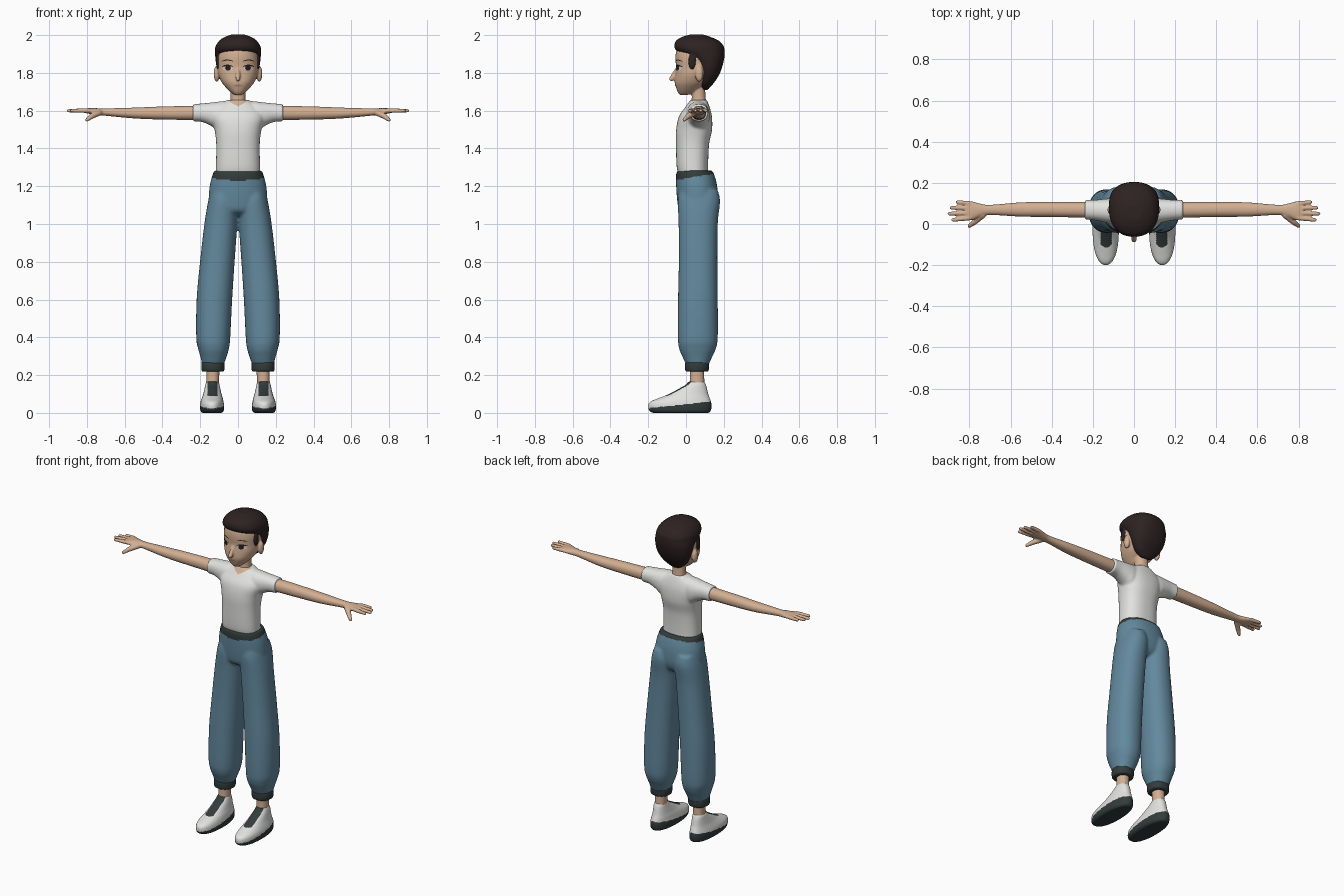
import bpy, bmesh, math
from mathutils import Vector, Matrix
from mathutils.bvhtree import BVHTree

if "Cube" in bpy.data.objects:
    bpy.data.objects.remove(bpy.data.objects["Cube"])


def material(name, rgb):
    m = bpy.data.materials.new(name)
    m.diffuse_color = (*rgb, 1)
    m.use_nodes = True
    m.node_tree.nodes["Principled BSDF"].inputs["Base Color"].default_value = m.diffuse_color
    return m


SKIN = material("skin", (0.65, 0.43, 0.29))
HAIR = material("dark brown hair", (0.027, 0.016, 0.016))
WHITE = material("white cloth", (0.76, 0.76, 0.75))
BLUE = material("blue cloth", (0.125, 0.25, 0.34))
DARK = material("dark grey trim", (0.032, 0.044, 0.044))
EYE = material("eye dark", (0.02, 0.012, 0.012))
EYEWHITE = material("eye white", (0.7, 0.62, 0.56))
LIP = material("lips", (0.48, 0.24, 0.18))


def loft(bm, rings, axis="z", n=48, power=2.2, steps=5):
    """Skin rounded sections given as (t, u0, u1, v0, v1) along z (u=x, v=y) or x (u=y, v=z)."""
    dense = []
    for i in range(len(rings) - 1):
        p = [rings[max(0, min(len(rings) - 1, i + k))] for k in (-1, 0, 1, 2)]
        for s in range(steps):
            f = s / steps
            dense.append([0.5 * (2 * b + (c - a) * f + (2 * a - 5 * b + 4 * c - d) * f * f
                                 + (3 * b - a - 3 * c + d) * f ** 3) for a, b, c, d in zip(*p)])
    dense.append(rings[-1])
    loops = []
    for t, u0, u1, v0, v1 in dense:
        loop = []
        for k in range(n):
            a = 2 * math.pi * k / n
            c, s = math.cos(a), math.sin(a)
            u = (u0 + u1) / 2 + (u1 - u0) / 2 * math.copysign(abs(c) ** (2 / power), c)
            v = (v0 + v1) / 2 + (v1 - v0) / 2 * math.copysign(abs(s) ** (2 / power), s)
            loop.append(bm.verts.new((u, v, t) if axis == "z" else (t, u, v)))
        loops.append(loop)
    for a, b in zip(loops, loops[1:]):
        for k in range(n):
            bm.faces.new((a[k], a[(k + 1) % n], b[(k + 1) % n], b[k]))
    bm.faces.new(loops[0])
    bm.faces.new(loops[-1])


def central(rows):
    return [(z, -w, w, y0, y1) for z, w, y0, y1 in rows]


def ball(bm, centre, size):
    mat = Matrix.Translation(centre) @ Matrix.Diagonal((*size, 1))
    bmesh.ops.create_icosphere(bm, subdivisions=3, radius=1, matrix=mat)


def capsule(bm, p, r, q, s):
    """Two balls joined by a cone; fused later."""
    ball(bm, p, (r,) * 3)
    ball(bm, q, (s,) * 3)
    a, b = Vector(p), Vector(q)
    mat = Matrix.Translation((a + b) / 2) @ (b - a).to_track_quat("Z", "Y").to_matrix().to_4x4()
    bmesh.ops.create_cone(bm, cap_ends=True, segments=24, radius1=r, radius2=s,
                          depth=(b - a).length, matrix=mat)


def mirror(bm):
    me = bpy.data.meshes.new("mirror_copy")
    bm.to_mesh(me)
    me.transform(Matrix.Diagonal((-1, 1, 1, 1)))
    bm.from_mesh(me)
    bpy.data.meshes.remove(me)


def finish(bm, name, mats, rule=None, voxel=None, smooth=4):
    """Make the object, optionally fuse its pieces into one skin, and colour faces by rule."""
    bmesh.ops.recalc_face_normals(bm, faces=bm.faces[:])
    me = bpy.data.meshes.new(name)
    bm.to_mesh(me)
    bm.free()
    ob = bpy.data.objects.new(name, me)
    bpy.context.collection.objects.link(ob)
    if voxel:
        m = ob.modifiers.new("fuse", "REMESH")
        m.mode, m.voxel_size = "VOXEL", voxel
        m = ob.modifiers.new("relax", "SMOOTH")
        m.factor, m.iterations = 0.5, smooth
        dg = bpy.context.evaluated_depsgraph_get()
        me = bpy.data.meshes.new_from_object(ob.evaluated_get(dg))
        ob.modifiers.clear()
        ob.data = me
    me.materials.clear()
    for m in mats:
        me.materials.append(m)
    for p in me.polygons:
        p.use_smooth = True
        p.material_index = rule(p.center) if rule else 0
    return ob


# Head: ears, skull, nose and neck
bm = bmesh.new()
ball(bm, (0.113, 0.07, 1.795), (0.016, 0.022, 0.042))
mirror(bm)
loft(bm, central([(1.682, .015, -.03, 0), (1.695, .036, -.042, .05), (1.72, .062, -.052, .08),
                  (1.75, .086, -.06, .12), (1.79, .104, -.057, .15), (1.83, .109, -.053, .17),
                  (1.88, .109, -.056, .175), (1.92, .1, -.05, .17), (1.95, .08, -.03, .14),
                  (1.97, .04, 0, .1)]))
capsule(bm, (0, -.047, 1.82), .01, (0, -.077, 1.768), .013)
loft(bm, central([(1.6, .05, .02, .115), (1.66, .04, .03, .105), (1.74, .04, .03, .1)]))
head = finish(bm, "head", [SKIN], voxel=0.005)

# Painted face details, laid on the face surface
tree = BVHTree.FromPolygons([v.co for v in head.data.vertices],
                            [list(p.vertices) for p in head.data.polygons])


def patch(name, x, z, rx, rz, mat, lift, bow=0.0, both=True):
    bm = bmesh.new()

    def point(u, w):
        px, pz = x + rx * u, z + rz * w - bow * u * u
        hit = tree.ray_cast(Vector((px, -1, pz)), Vector((0, 1, 0)))[0]
        return bm.verts.new((px, hit.y - lift, pz))
    n, rows = 24, []
    for r in (0.01, 0.35, 0.7, 1):
        rows.append([point(r * math.cos(2 * math.pi * k / n), r * math.sin(2 * math.pi * k / n))
                     for k in range(n)])
    bm.faces.new(rows[0])
    for a, b in zip(rows, rows[1:]):
        for k in range(n):
            bm.faces.new((a[k], b[k], b[(k + 1) % n], a[(k + 1) % n]))
    if both:
        mirror(bm)
    ob = finish(bm, name, [mat])
    for p in ob.data.polygons:
        if p.normal.y > 0:
            p.flip()


patch("eye_whites", .055, 1.825, .027, .014, EYEWHITE, .002)
patch("irises", .053, 1.826, .015, .0145, EYE, .003)
patch("eyelashes", .056, 1.84, .03, .004, EYE, .0035, bow=.008)
patch("eyebrows", .056, 1.868, .03, .003, HAIR, .002, bow=.007)
patch("mouth", 0, 1.733, .022, .005, LIP, .0015, both=False)

# Hair with sideburns
bm = bmesh.new()
ball(bm, (.104, .033, 1.86), (.013, .022, .045))
mirror(bm)
loft(bm, central([(1.71, .03, .09, .115), (1.74, .07, .07, .142), (1.78, .096, .06, .17),
                  (1.82, .111, .05, .188), (1.86, .118, .03, .199), (1.89, .121, 0, .204),
                  (1.915, .122, -.048, .204), (1.94, .119, -.062, .2), (1.97, .1, -.053, .175),
                  (1.99, .07, -.022, .13), (2.003, .035, .02, .09)]), power=2.3)
finish(bm, "hair", [HAIR], voxel=0.006)

# Arms and hands
bm = bmesh.new()
loft(bm, [(.18, .03, .107, 1.55, 1.627), (.4, .034, .107, 1.553, 1.622), (.55, .036, .105, 1.559, 1.616),
          (.7, .044, .093, 1.573, 1.612), (.75, .034, .1, 1.577, 1.613), (.79, .018, .111, 1.584, 1.613),
          (.82, .022, .108, 1.59, 1.61)], "x")
for y0, x1, y1 in ((.029, .888, .02), (.053, .906, .05), (.077, .896, .079), (.1, .866, .106)):
    capsule(bm, (.8, y0, 1.6), .012, (x1 - .009, y1, 1.6), .0095)
capsule(bm, (.735, .045, 1.59), .017, (.775, .01, 1.57), .014)
capsule(bm, (.775, .01, 1.57), .014, (.8, -.01, 1.551), .0095)
mirror(bm)
finish(bm, "arms_and_hands", [SKIN], voxel=0.005, smooth=2)

# Shirt: sleeves and body, with a small V neckline
bm = bmesh.new()
loft(bm, [(.06, .01, .12, 1.5, 1.652), (.1, .0, .125, 1.49, 1.648), (.14, .008, .122, 1.518, 1.643),
          (.19, .018, .117, 1.54, 1.638), (.238, .022, .117, 1.543, 1.634)], "x")
mirror(bm)
loft(bm, central([(1.25, .118, -.035, .12), (1.3, .117, -.049, .117), (1.42, .115, -.053, .122),
                  (1.5, .124, -.052, .138), (1.57, .14, -.037, .137), (1.62, .11, -.003, .125),
                  (1.657, .055, .024, .11)]), power=2.4)
finish(bm, "shirt", [WHITE, SKIN], voxel=0.006,
       rule=lambda c: int(c.y < .06 and c.z > 1.622 + .6 * abs(c.x)))

# Trousers: two legs fused to the hips, with a dark waistband
bm = bmesh.new()
loft(bm, [(1.18, .02, .14, -.03, .168), (1.12, .0, .158, -.043, .18), (1.0, .004, .178, -.039, .168),
          (.8, .018, .201, -.038, .166), (.6, .031, .219, -.042, .168), (.4, .041, .221, -.043, .168),
          (.34, .048, .211, -.036, .158), (.3, .06, .2, -.02, .14), (.25, .077, .188, .003, .118)])
mirror(bm)
loft(bm, central([(1.283, .126, -.045, .138), (1.26, .135, -.053, .15), (1.2, .15, -.052, .165),
                  (1.12, .155, -.046, .168), (1.07, .14, -.035, .15), (1.045, .09, 0, .11)]))
finish(bm, "trousers", [BLUE, DARK], voxel=0.008,
       rule=lambda c: int(c.z > 1.232 + .18 * (c.y + .05)))

# Trouser cuffs and ankles
for name, mat, rings in (
        ("trouser_cuffs", DARK, [(.218, .08, .186, .005, .112), (.226, .073, .193, -.004, .12),
                                 (.262, .072, .194, -.005, .121), (.272, .079, .187, .003, .113)]),
        ("ankles", SKIN, [(.1, .1, .17, .015, .1), (.17, .1, .168, .02, .097), (.24, .098, .168, .02, .095)])):
    bm = bmesh.new()
    loft(bm, rings, steps=3)
    mirror(bm)
    finish(bm, name, [mat])

# Shoes: white uppers, dark soles and tongues
bm = bmesh.new()
loft(bm, [(0, .085, .19, -.175, .12), (.012, .075, .199, -.195, .132), (.04, .074, .201, -.2, .136),
          (.06, .077, .198, -.188, .132), (.08, .081, .191, -.14, .125), (.1, .087, .184, -.09, .118),
          (.135, .095, .176, -.025, .11), (.15, .098, .173, .0, .105), (.165, .102, .168, .012, .098)])
mirror(bm)
finish(bm, "shoes", [WHITE, DARK], voxel=0.005, smooth=3, rule=lambda c: int(
    c.z < .024 + .11 * (c.y + .2) or (abs(abs(c.x) - .135) < .026 and c.z > .09 and c.y < .04)))
